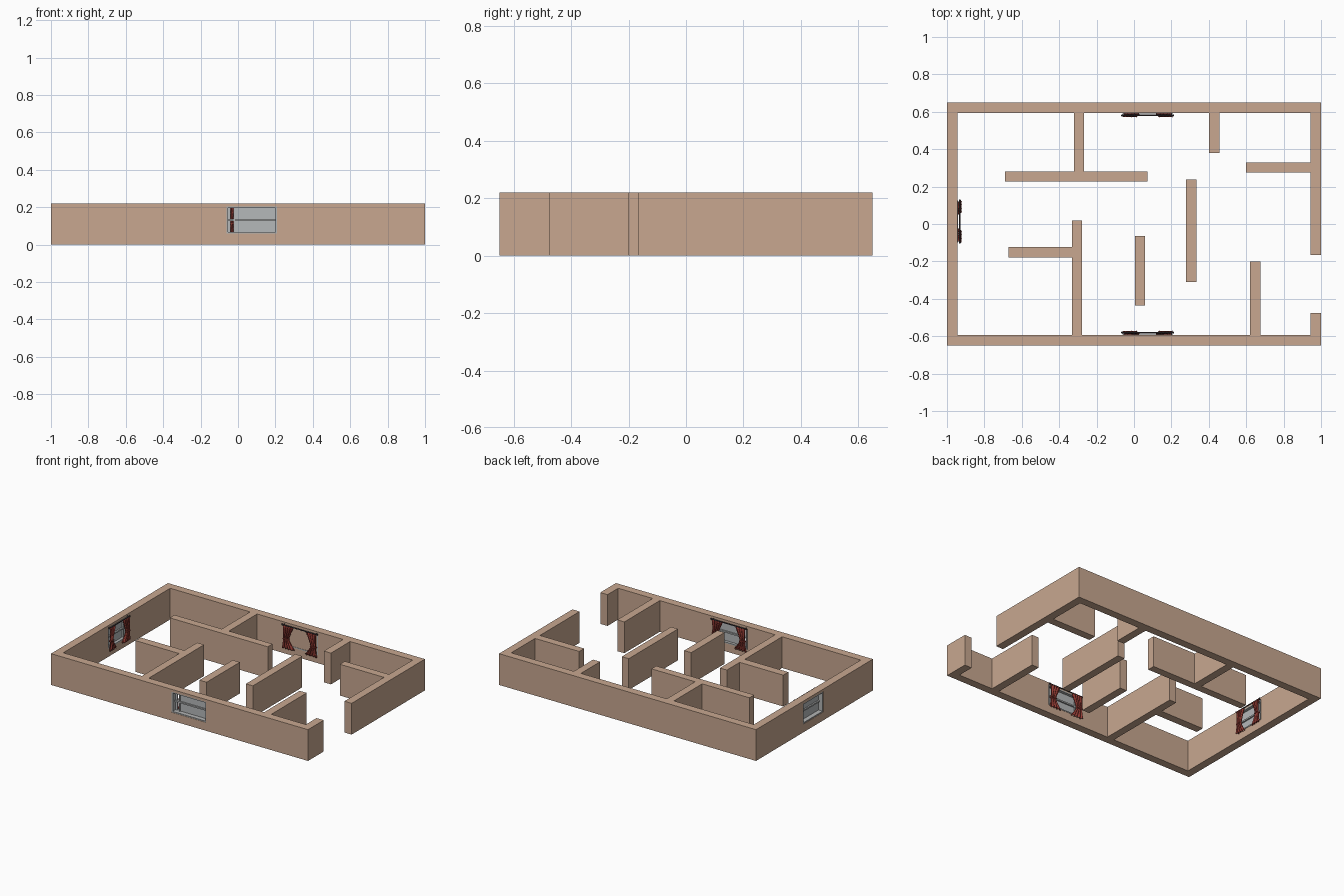
import bpy, bmesh
from math import pi, sin, cos, radians
from mathutils import Matrix, Vector

if "Cube" in bpy.data.objects:
    bpy.data.objects.remove(bpy.data.objects["Cube"])

H, T = 0.22, 0.056   # wall height and thickness
Z0, Z1 = 0.058, 0.203  # window opening


def material(name, rgb):
    m = bpy.data.materials.new(name)
    m.diffuse_color = (*rgb, 1)
    m.use_nodes = True
    m.node_tree.nodes["Principled BSDF"].inputs["Base Color"].default_value = m.diffuse_color
    return m


TAN = material("wall_tan", (0.58, 0.39, 0.28))
RED = material("curtain_red", (0.30, 0.045, 0.035))
DARK = material("rod_dark", (0.05, 0.04, 0.045))
GREY = material("frame_grey", (0.45, 0.46, 0.46))
GLASS = material("glass_grey", (0.46, 0.48, 0.49))


def finish(name, bm, mat, M=Matrix()):
    bm.transform(M)
    bmesh.ops.recalc_face_normals(bm, faces=bm.faces)
    me = bpy.data.meshes.new(name)
    bm.to_mesh(me)
    bm.free()
    ob = bpy.data.objects.new(name, me)
    bpy.context.collection.objects.link(ob)
    me.materials.append(mat)
    return ob


def add_box(bm, x0, x1, y0, y1, z0, z1):
    m = Matrix.Translation(((x0 + x1) / 2, (y0 + y1) / 2, (z0 + z1) / 2))
    bmesh.ops.create_cube(bm, size=1, matrix=m @ Matrix.Diagonal((x1 - x0, y1 - y0, z1 - z0, 1)))


def boxes(name, mat, parts, M=Matrix()):
    bm = bmesh.new()
    for p in parts:
        add_box(bm, *p)
    return finish(name, bm, mat, M)


# Outer wall: one extruded outline, open at the doorway on the right
a, b = 1 - T, 0.65 - T
outline = [(1, -0.165), (1, 0.65), (-1, 0.65), (-1, -0.65), (1, -0.65), (1, -0.475),
           (a, -0.475), (a, -b), (-a, -b), (-a, b), (a, b), (a, -0.165)]
bm = bmesh.new()
face = bm.faces.new([bm.verts.new((x, y, 0)) for x, y in outline])
ext = bmesh.ops.extrude_face_region(bm, geom=[face])
bmesh.ops.translate(bm, vec=(0, 0, H), verts=[v for v in ext["geom"] if isinstance(v, bmesh.types.BMVert)])
outer = finish("outer_wall", bm, TAN)

# Inner partition walls
partitions = [(-0.322, -0.267, 0.28, b), (-0.69, 0.073, 0.227, 0.28), (0.402, 0.457, 0.38, b),
              (0.60, a, 0.275, 0.33), (0.279, 0.333, -0.31, 0.238), (0.005, 0.06, -0.435, -0.065),
              (-0.332, -0.278, -b, 0.02), (-0.67, -0.332, -0.18, -0.123), (0.62, 0.675, -b, -0.20)]
for p in partitions:
    boxes("partition_wall", TAN, [(*p, 0, H)])


# Curtain: pleated sheet pinched at a tie, flaring to the hem
def curtain(side, M):
    bm = bmesh.new()
    cols, rows = 20, 14
    tie = 0.42
    grid = []
    for j in range(rows + 1):
        t = j / rows
        z = 0.045 + 0.158 * t
        d = abs(t - tie) / (tie if t < tie else 1 - tie)
        w = 0.042 + (0.052 if t < tie else 0.038) * d ** 1.3
        c = 0.107 - 0.018 * d
        row = []
        for i in range(cols + 1):
            u = i / cols
            x = side * (c + (0.5 - u) * w)
            amp = 0.006 + 0.004 * d * (1 if t < tie else 0.4)
            row.append(bm.verts.new((x, 0.069 + amp * sin(u * 8 * pi), z)))
        grid.append(row)
    for j in range(rows):
        for i in range(cols):
            bm.faces.new((grid[j][i], grid[j][i + 1], grid[j + 1][i + 1], grid[j + 1][i]))
    ob = finish("curtain", bm, RED, M)
    for p in ob.data.polygons:
        p.use_smooth = True
    s = ob.modifiers.new("thickness", "SOLIDIFY")
    s.thickness = 0.002
    s.offset = 0


def window(M):
    w = 0.135
    # frame lining the opening, with one upright near the side
    f = 0.008
    boxes("window_frame", GREY, [
        (-w, -w + f, 0.002, T + 0.002, Z0, Z1), (w - f, w, 0.002, T + 0.002, Z0, Z1),
        (-w + f, w - f, 0.002, T + 0.002, Z0, Z0 + f), (-w + f, w - f, 0.002, T + 0.002, Z1 - f, Z1),
        (-0.097, -0.089, 0.026, 0.046, Z0 + f, Z1 - f),
        (-w + f, w - f, 0.024, 0.048, 0.126, 0.136)], M)
    # upper and lower panes, leaving the narrow gap open
    boxes("window_pane", GLASS, [
        (-0.089, w - f, 0.034, 0.038, Z0 + f, 0.126), (-0.089, w - f, 0.034, 0.038, 0.136, Z1 - f),
        (-w + f, -0.112, 0.034, 0.038, Z0 + f, 0.126), (-w + f, -0.112, 0.034, 0.038, 0.136, Z1 - f)], M)
    # rod with ball ends and wall brackets
    bm = bmesh.new()
    bmesh.ops.create_cone(bm, cap_ends=True, segments=12, radius1=0.0035, radius2=0.0035, depth=0.27,
                          matrix=Matrix.Translation((0, 0.069, 0.206)) @ Matrix.Rotation(pi / 2, 4, 'Y'))
    for s in (-1, 1):
        bmesh.ops.create_uvsphere(bm, u_segments=12, v_segments=8, radius=0.006,
                                  matrix=Matrix.Translation((s * 0.136, 0.069, 0.206)))
        add_box(bm, s * 0.126 - 0.002, s * 0.126 + 0.002, T - 0.002, 0.069, 0.203, 0.209)
    finish("curtain_rod", bm, DARK, M)
    for s in (-1, 1):
        curtain(s, M)
        # tie band round the pinch
        x = s * 0.107
        boxes("curtain_tie", RED, [(x - 0.022, x + 0.022, 0.060, 0.078, 0.108, 0.115)], M)


# Three windows: front, back and left
places = [Matrix.Translation((0.073, -0.65, 0)),
          Matrix.Translation((0.073, 0.65, 0)) @ Matrix.Rotation(pi, 4, 'Z'),
          Matrix.Translation((-1, 0.013, 0)) @ Matrix.Rotation(-pi / 2, 4, 'Z') @ Matrix.Diagonal((0.83, 1, 1, 1))]
for M in places:
    cutter = boxes("window_cutter", GREY, [(-0.135, 0.135, -0.03, T + 0.03, Z0, Z1)], M)
    cutter.hide_render = True
    mod = outer.modifiers.new("opening", "BOOLEAN")
    mod.operation, mod.solver, mod.object = 'DIFFERENCE', 'EXACT', cutter
    bpy.context.view_layer.objects.active = outer
    bpy.ops.object.modifier_apply(modifier=mod.name)
    bpy.data.objects.remove(cutter)
    window(M)
